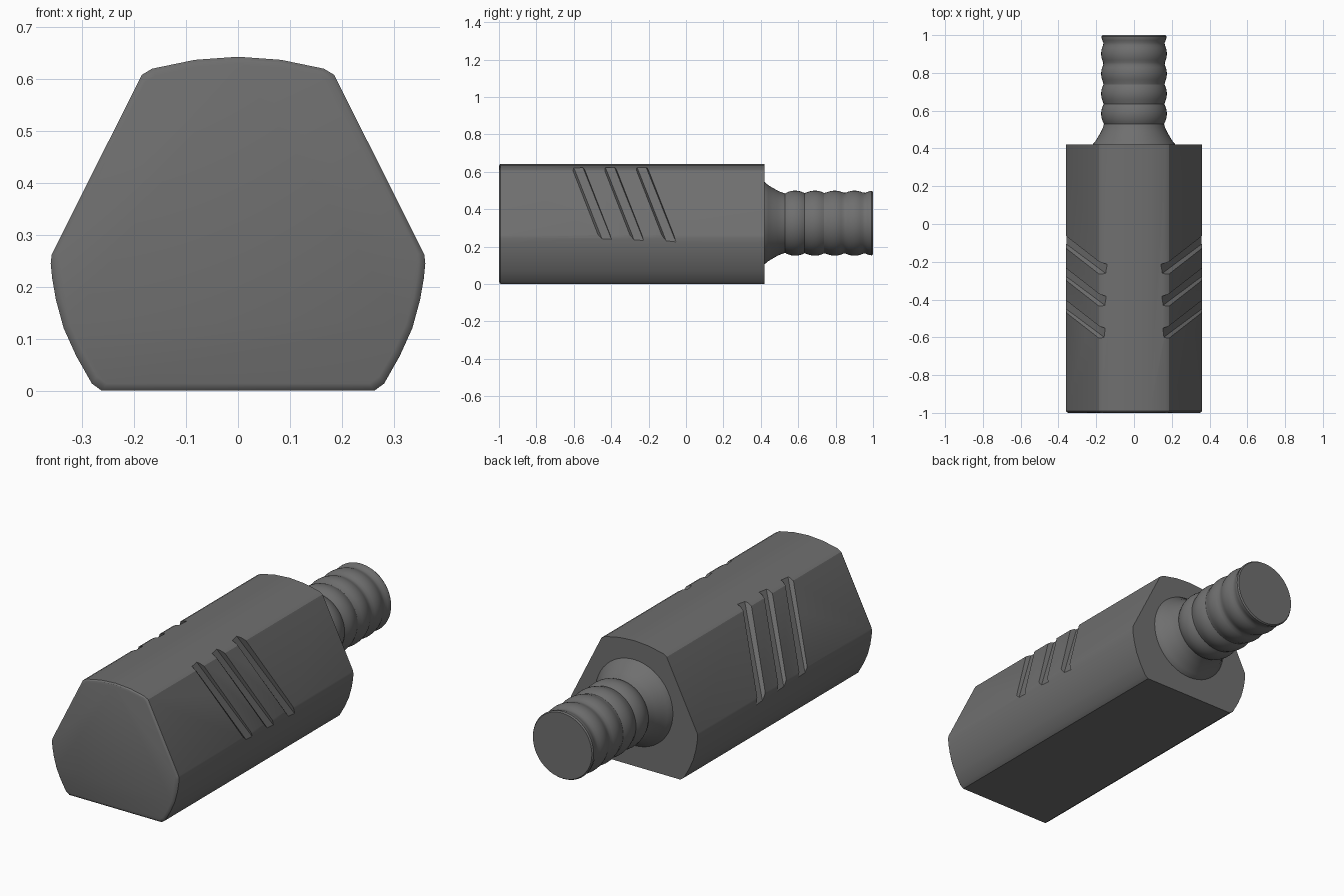
import bpy, bmesh, math
from mathutils import Vector

if "Cube" in bpy.data.objects:
    bpy.data.objects.remove(bpy.data.objects["Cube"])

grey = bpy.data.materials.new("dark grey")
grey.diffuse_color = (0.16, 0.16, 0.16, 1)
grey.use_nodes = True
grey.node_tree.nodes["Principled BSDF"].inputs["Base Color"].default_value = grey.diffuse_color


def make_object(name, bm):
    bmesh.ops.recalc_face_normals(bm, faces=bm.faces)
    mesh = bpy.data.meshes.new(name)
    bm.to_mesh(mesh)
    bm.free()
    mesh.materials.append(grey)
    obj = bpy.data.objects.new(name, mesh)
    bpy.context.collection.objects.link(obj)
    return obj


def loft(name, rings):
    """Skin closed rings of points and cap both ends."""
    bm = bmesh.new()
    loops = [[bm.verts.new(p) for p in ring] for ring in rings]
    n = len(loops[0])
    for a, b in zip(loops, loops[1:]):
        for i in range(n):
            j = (i + 1) % n
            bm.faces.new((a[i], a[j], b[j], b[i]))
    bm.faces.new(loops[0])
    bm.faces.new(loops[-1])
    return make_object(name, bm)


def smooth(obj):
    bpy.ops.object.select_all(action='DESELECT')
    obj.select_set(True)
    bpy.context.view_layer.objects.active = obj
    bpy.ops.object.shade_smooth_by_angle(angle=math.radians(30))


# Body: six-sided section with bulging lower sides and a crowned top
half = [(0.262, 0.0), (0.281, 0.014), (0.311, 0.067), (0.335, 0.12),
        (0.350, 0.175), (0.357, 0.215), (0.360, 0.245), (0.358, 0.262),
        (0.185, 0.607), (0.165, 0.619), (0.083, 0.636)]
outline = half + [(0, 0.642)] + [(-x, z) for x, z in reversed(half)]


def section(y, sx=1, sz=1):
    return [(x * sx, y, 0.31 + (z - 0.31) * sz) for x, z in outline]


body = loft("body", [section(-1, 0.965, 0.955), section(-0.997, 0.985, 0.985),
                     section(-0.991), section(0.42)])

# Slanted grooves cut into both sloping side faces
top, low = Vector((0.185, 0, 0.607)), Vector((0.358, 0, 0.262))
slope = low - top
inward = Vector((-slope.z, 0, slope.x)).normalized() * -1
if inward.x > 0:
    inward = -inward


def groove_ring(t, y_start, extra, side):
    # t runs from 0 at the top edge of the face to 1 at its bottom edge
    depth = 0.022 - 0.012 * t + extra
    y = y_start + 0.135 * t
    base = top + slope * t
    pts = []
    for dy, d in ((-0.002, -0.06), (0, 0), (0.014, depth * 0.8),
                  (0.064, depth), (0.067, -0.06)):
        p = base + inward * d
        pts.append((p.x * side, y + dy, p.z))
    return pts


for side, label in ((1, "right"), (-1, "left")):
    for i in range(3):
        cutter = loft(f"{label}_groove_cutter_{i + 1}",
                      [groove_ring(t, -0.605 + 0.17 * i, 0.004 * i, side) for t in (-0.25, 1.2)])
        cutter.hide_render = True
        cutter.hide_viewport = True
        mod = body.modifiers.new("groove", 'BOOLEAN')
        mod.operation = 'DIFFERENCE'
        mod.solver = 'EXACT'
        mod.object = cutter

# Bake the cuts and drop the cutters
bpy.context.view_layer.update()
baked = bpy.data.meshes.new_from_object(
    body.evaluated_get(bpy.context.evaluated_depsgraph_get()))
body.modifiers.clear()
body.data = baked
for obj in [o for o in bpy.data.objects if "cutter" in o.name]:
    bpy.data.objects.remove(obj)
smooth(body)

# Ribbed stem: flared collar, then evenly spaced rounded ribs
stem = [(0.41, 0.222), (0.42, 0.220), (0.44, 0.203), (0.465, 0.188), (0.49, 0.174), (0.51, 0.165)]
for k in range(35):
    y = 0.53 + k * 0.013
    wave = abs(math.sin(math.pi * (y - 0.53) / 0.106))
    stem.append((y, 0.159 + 0.015 * wave ** 0.8))
stem += [(0.982, 0.171), (0.993, 0.172), (1.0, 0.167)]
SIDES = 48
angles = [2 * math.pi * i / SIDES for i in range(SIDES)]
ribbed_stem = loft("ribbed_stem", [[(r * math.cos(a), y, 0.325 + r * math.sin(a)) for a in angles]
                                   for y, r in stem])
smooth(ribbed_stem)
